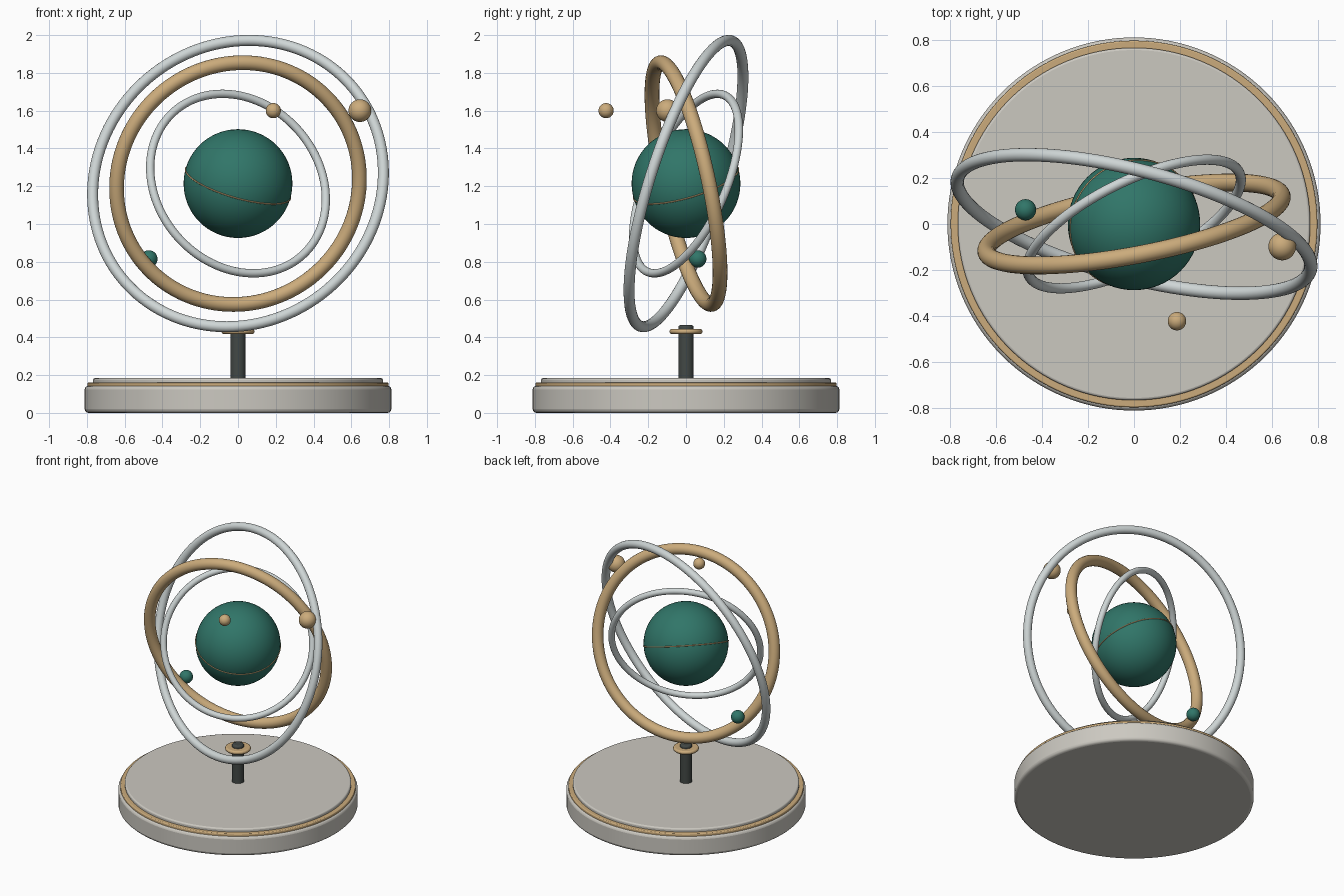
import bpy
from math import radians
from mathutils import Vector

if "Cube" in bpy.data.objects:
    bpy.data.objects.remove(bpy.data.objects["Cube"])

CENTRE = (0, 0, 1.214)


def material(name, rgb):
    m = bpy.data.materials.new(name)
    m.diffuse_color = (*rgb, 1)
    m.use_nodes = True
    m.node_tree.nodes["Principled BSDF"].inputs["Base Color"].default_value = m.diffuse_color
    return m


STONE = material("stone", (0.60, 0.58, 0.53))
GOLD = material("brass", (0.60, 0.41, 0.20))
SILVER = material("silver", (0.62, 0.67, 0.67))
DARK = material("dark_metal", (0.055, 0.065, 0.06))
GREEN = material("green", (0.03, 0.18, 0.14))


def finish(name, mat):
    ob = bpy.context.object
    ob.name = name
    ob.data.materials.append(mat)
    bpy.ops.object.shade_smooth_by_angle(angle=radians(40))
    return ob


def disc(name, radius, z0, z1, bevel, mat, sides=128):
    bpy.ops.mesh.primitive_cylinder_add(vertices=sides, radius=radius, depth=z1 - z0,
                                        location=(0, 0, (z0 + z1) / 2))
    ob = finish(name, mat)
    b = ob.modifiers.new("bevel", 'BEVEL')
    b.width, b.segments = bevel, 3
    return ob


def ring(name, radius, tube, normal, mat):
    rot = Vector(normal).to_track_quat('Z', 'Y').to_euler()
    bpy.ops.mesh.primitive_torus_add(major_radius=radius, minor_radius=tube, major_segments=128,
                                     minor_segments=20, location=CENTRE, rotation=rot)
    return finish(name, mat)


def ball(name, radius, loc, mat):
    bpy.ops.mesh.primitive_uv_sphere_add(segments=64, ring_count=32, radius=radius, location=loc)
    return finish(name, mat)


# Stepped base with brass trim
disc("base", 0.812, 0.0, 0.143, 0.02, STONE)
disc("base_trim", 0.798, 0.135, 0.16, 0.006, GOLD)
disc("base_top", 0.767, 0.13, 0.184, 0.01, STONE)

# Stem and collar
disc("stem", 0.041, 0.17, 0.465, 0.012, DARK, 48)
disc("stem_collar", 0.087, 0.418, 0.444, 0.011, GOLD, 64)

# Central globe with tilted band
ball("globe", 0.288, CENTRE, GREEN)
ring("globe_band", 0.288, 0.004, (0.287, -0.287, 1), GOLD)

# Orbit rings
ring("outer_ring", 0.793, 0.029, (-0.241, -0.925, 0.294), SILVER)
ring("middle_ring", 0.654, 0.039, (-0.183, 0.961, 0.206), GOLD)
ring("inner_ring", 0.510, 0.022, (0.411, -0.836, 0.364), SILVER)

# Small floating moons
ball("large_moon", 0.06, (0.645, -0.098, 1.6), GOLD)
ball("small_moon", 0.04, (0.187, -0.423, 1.6), GOLD)
ball("green_moon", 0.046, (-0.472, 0.062, 0.815), GREEN)
